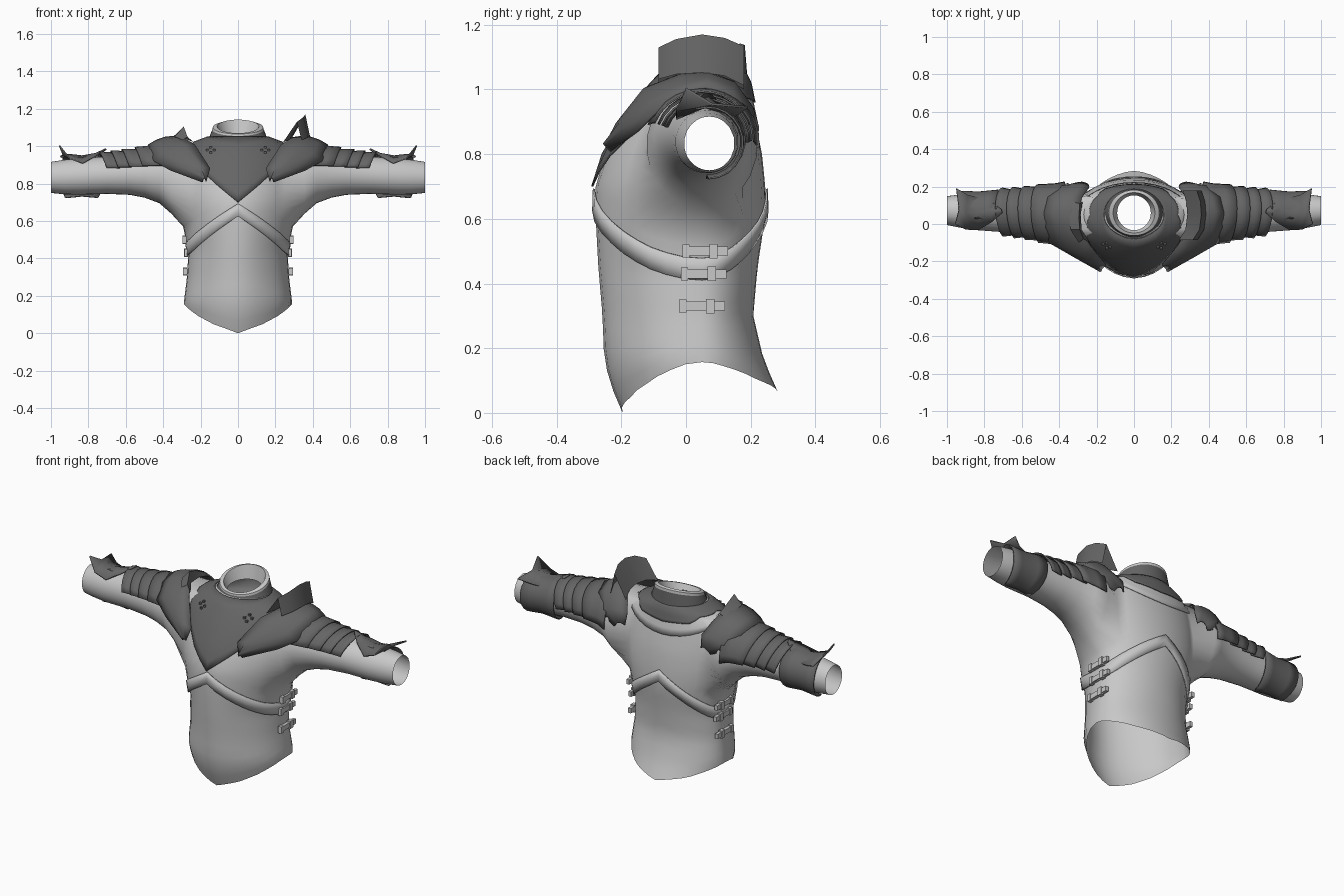
import bpy, math
from mathutils import Vector

if "Cube" in bpy.data.objects:
    bpy.data.objects.remove(bpy.data.objects["Cube"])


def material(name, v):
    m = bpy.data.materials.new(name)
    m.diffuse_color = (v, v, v, 1)
    m.use_nodes = True
    m.node_tree.nodes["Principled BSDF"].inputs["Base Color"].default_value = m.diffuse_color
    return m


LIGHT = material("light steel", 0.58)
DARK = material("dark leather", 0.13)
N = 36  # columns around the torso


def lerp_table(t, rows):
    if t <= rows[0][0]:
        return rows[0][1:]
    for a, b in zip(rows, rows[1:]):
        if t <= b[0]:
            k = (t - a[0]) / (b[0] - a[0])
            return [p + (q - p) * k for p, q in zip(a[1:], b[1:])]
    return rows[-1][1:]


def make(name, verts, faces, mat, thick=0.0, angle=40):
    me = bpy.data.meshes.new(name)
    me.from_pydata([tuple(v) for v in verts], [], faces)
    me.materials.append(mat)
    ob = bpy.data.objects.new(name, me)
    bpy.context.collection.objects.link(ob)
    bpy.ops.object.select_all(action='DESELECT')
    ob.select_set(True)
    bpy.context.view_layer.objects.active = ob
    bpy.ops.object.mode_set(mode='EDIT')
    bpy.ops.mesh.select_all(action='SELECT')
    bpy.ops.mesh.normals_make_consistent(inside=False)
    bpy.ops.object.mode_set(mode='OBJECT')
    bpy.ops.object.shade_smooth_by_angle(angle=math.radians(angle))
    if thick:
        s = ob.modifiers.new("thickness", 'SOLIDIFY')
        s.thickness = thick
        s.offset = 0
    return ob


def grid(rows, closed=False):
    n = len(rows[0])
    verts = [p for r in rows for p in r]
    faces = [(i * n + j, i * n + (j + 1) % n, (i + 1) * n + (j + 1) % n, (i + 1) * n + j)
             for i in range(len(rows) - 1) for j in range(n if closed else n - 1)]
    return verts, faces


# Torso section: height, half width, front y, back y
BODY = [(0.0, .25, -.20, .30), (.07, .272, -.23, .287), (.16, .294, -.257, .245),
        (.3, .277, -.262, .212), (.45, .268, -.275, .225), (.6, .30, -.283, .248),
        (.7, .325, -.28, .245), (.8, .33, -.248, .235), (.9, .325, -.19, .215),
        (.97, .30, -.14, .2), (1.02, .23, -.1, .19), (1.05, .15, -.07, .175)]
YC = .05


def body(th, z, off=0.0):
    w, f, b = lerp_table(z, BODY)
    c, s = math.cos(th), math.sin(th)
    depth = (YC - f) * (1 - .05 * math.sin(2 * th) ** 2) if c > 0 else (b - YC)
    return Vector(((w + off) * s, YC - (depth + off) * c, z))


# Edge heights as functions of the direction around the torso
def hem(th):
    c, s = math.cos(th), abs(math.sin(th))
    if c > 0:
        return lerp_table(s, [(0, 0), (.5, .048), (.8, .095), (.95, .135), (1, .157)])[0]
    return lerp_table(s, [(0, .065), (.6, .1), (.92, .14), (1, .157)])[0]


def waist(th):
    return lerp_table(abs(math.sin(th)), [(0, .625), (.45, .535), (.78, .465), (.95, .425), (1, .41)])[0]


THETA = [2 * math.pi * j / N for j in range(N)]


def wrap(lo, hi, off, steps):
    return grid([[body(t, lo(t) + (hi(t) - lo(t)) * k / steps, off) for t in THETA]
                 for k in range(steps + 1)], True)


# Lower body plate and waist band
make("lower_body", *wrap(hem, lambda t: waist(t) + .03, -.004, 10), LIGHT)
make("waist_band", *wrap(waist, lambda t: waist(t) + .068, .005, 2), LIGHT, .006)

# Arm section: x, centre y, centre z, radius y, radius z
ARM = [(.355, .05, .828, .172, .19), (.42, .05, .845, .15, .15), (.5, .052, .85, .132, .125),
       (.58, .055, .85, .118, .11), (.7, .06, .845, .104, .1), (.85, .065, .838, .098, .097),
       (.93, .07, .835, .09, .092), (1.0, .072, .833, .078, .083)]


def arm(x, a, off=0.0):
    cy, cz, ry, rz = lerp_table(x, ARM)
    return Vector((x, cy - (ry + off) * math.cos(a), cz + (rz + off) * math.sin(a)))


# Upper body with sleeves growing out of the armholes
R, R0, R1 = 12, 3, 11
verts, faces = wrap(waist, lambda t: 1.05, 0, R)
verts = list(verts)
holes = [(5, 13), (23, 31)]
faces = [f for f in faces if not any(
    R0 <= f[0] // N < R1 and c0 <= f[0] % N < c1 for c0, c1 in holes)]
for (c0, c1), sx in zip(holes, (1, -1)):
    loop = [(R0, c) for c in range(c0, c1)] + [(r, c1) for r in range(R0, R1)]
    loop += [(R1, c) for c in range(c1, c0, -1)] + [(r, c0) for r in range(R1, R0, -1)]
    prev = [r * N + c for r, c in loop]
    angs = [math.atan2(verts[i].z - .83, -(verts[i].y - YC)) for i in prev]
    n = len(prev)
    for x in [r[0] for r in ARM]:
        cur = list(range(len(verts), len(verts) + n))
        for a in angs:
            p = arm(x, a)
            verts.append(Vector((p.x * sx, p.y, p.z)))
        faces += [(prev[i], prev[(i + 1) % n], cur[(i + 1) % n], cur[i]) for i in range(n)]
        prev = cur
make("upper_body_and_sleeves", verts, faces, LIGHT, angle=75)

# Tilted collar: dark outer wall and a light rim with an open neck
rings = []
for rx, ry, zf, zb in [(.16, .13, 1.03, 1.035), (.138, .123, 1.055, 1.122), (.135, .122, 1.065, 1.137),
                       (.112, .108, 1.07, 1.142), (.09, .093, 1.04, 1.06)]:
    rings.append([Vector((rx * math.sin(t), .06 - ry * math.cos(t),
                          (zf + zb) / 2 + (zf - zb) / 2 * math.cos(t))) for t in THETA])
make("collar_wall", *grid(rings[:2], True), DARK)
make("collar_rim", *grid(rings[1:], True), LIGHT)


# Pointed chest bib reaching around the neck, over a light back yoke
def bib_low(t):
    a = math.degrees(math.acos(max(-1, min(1, math.cos(t)))))
    return lerp_table(a, [(0, .7), (25, .82), (45, .92), (65, 1.0), (90, 1.022),
                          (130, 1.01), (150, .975), (180, .96)])[0]


def yoke_low(t):
    return .99 - .1 * max(0, -math.cos(t)) ** 2


make("chest_bib", *wrap(bib_low, lambda t: 1.05, .01, 7), DARK, .006)
make("back_yoke", *wrap(yoke_low, lambda t: 1.04, .005, 4), LIGHT, .004)


def sided(name, sx, pts_faces, mat, thick=0.0):
    v, f = pts_faces
    make(name + ("_left" if sx > 0 else "_right"),
         [Vector((p[0] * sx, p[1], p[2])) for p in v], f, mat, thick)


def box(c, s):
    v = [Vector((c[0] + i * s[0] / 2, c[1] + j * s[1] / 2, c[2] + k * s[2] / 2))
         for i in (-1, 1) for j in (-1, 1) for k in (-1, 1)]
    return v, [(0, 1, 3, 2), (4, 6, 7, 5), (0, 4, 5, 1), (2, 3, 7, 6), (0, 2, 6, 4), (1, 5, 7, 3)]


# Shoulder plate edges from front tip over the top to the back tip
INNER = [(.17, -.235, .81), (.15, -.215, .88), (.23, -.12, 1.005), (.285, -.03, 1.04),
         (.295, .06, 1.045), (.28, .14, 1.015), (.24, .195, .94), (.245, .21, .87)]
OUTER = [(.19, -.232, .808), (.36, -.15, .87), (.45, -.1, .92), (.47, -.02, .985),
         (.48, .06, 1.005), (.46, .14, .98), (.42, .195, .9), (.31, .215, .85)]
# Winged forearm crest, inner tip to outer tips
CREST = [[(.705, .06, .985), (.707, .07, .985), (.71, .08, .98)],
         [(.76, .01, .95), (.76, .07, .96), (.765, .12, .935)],
         [(.83, -.03, .91), (.835, .06, .947), (.83, .14, .91)],
         [(.9, -.03, .935), (.9, .06, .955), (.89, .155, .92)],
         [(.955, 0, 1.003), (.935, .08, .955), (.95, .19, .945)]]
for sx in (1, -1):
    rows = []
    for k in range(5):
        u = k / 4
        rows.append([Vector(a).lerp(Vector(b), u) + Vector((0, (-.02 if i < 3 else .01) * u * (1 - u) * 4,
                     .022 * u * (1 - u) * 4)) for i, (a, b) in enumerate(zip(INNER, OUTER))])
    sided("shoulder_plate", sx, grid(rows), DARK, .008)

    # Raised guard on the shoulder, taller on one side
    if sx > 0:
        base = [(.24, -.085, 1.02), (.275, -.03, 1.035), (.285, .05, 1.04), (.28, .12, 1.03), (.26, .18, 1.0)]
        top = [(x + .075, y, 1.17 - .04 * ((y - .05) / .135) ** 2) for x, y, z in base]
    else:
        base = [(.235, -.1, 1.02), (.28, -.03, 1.04), (.285, .05, 1.04), (.275, .12, 1.025)]
        top = [(.27, -.08, 1.05), (.29, -.03, 1.105), (.295, .04, 1.08), (.29, .11, 1.045)]
    foot = [(x + (.1 if sx > 0 else .06), y, z + .012) for x, y, z in base]
    sided("shoulder_guard", sx, grid([[Vector(p) for p in r] for r in (base, top, foot)]), DARK)

    # Overlapping arm lames with a peaked outer edge
    for i, (xa, xb) in enumerate([(.37, .54), (.48, .61), (.57, .67), (.63, .73)]):
        rows = []
        for k in range(4):
            u = k / 3
            row = []
            for j in range(13):
                v = j / 12
                a = math.radians(18 + 166 * v)
                x = xa + (xb - xa) * u + .04 * u * (math.sin(math.pi * v) - .7)
                row.append(arm(x, a, .008 + .02 * u))
            rows.append(row)
        sided(f"arm_lame_{i + 1}", sx, grid(rows), DARK, .006)

    # Forearm guard around the back of the sleeve, with a winged crest
    rows = [[arm(.75 + .17 * u + .025 * math.sin(math.pi * j / 12) * (2 * u - 1),
                 math.radians(70 + 200 * j / 12), .008 + .01 * abs(2 * u - 1)) for j in range(13)]
            for u in (0, .25, .5, .75, 1)]
    sided("forearm_guard", sx, grid(rows), DARK, .006)
    sided("forearm_crest", sx, grid([[Vector(p) for p in r] for r in CREST]), DARK, .008)

    # Side straps with buckles
    for i, (z, y) in enumerate([(.5, .06), (.43, .055), (.33, .05)]):
        x = body(math.pi / 2, z).x + .005
        sided(f"side_strap_{i + 1}", sx, box((x, y, z), (.018, .14, .028)), LIGHT)
        sided(f"buckle_{i + 1}", sx, box((x + .003, y + .025, z), (.022, .026, .044)), LIGHT)
        sided(f"strap_end_{i + 1}", sx, box((x + .003, y - .06, z), (.02, .022, .04)), LIGHT)

    # Small studs on the bib
    for dx, dz in ((-.018, 0), (.018, 0), (0, .014), (0, -.014)):
        z = .98 + dz
        p = body(math.asin((.14 + dx) / lerp_table(z, BODY)[0]), z, .012)
        sided("bib_stud", sx, box(p, (.014, .014, .01)), DARK)
